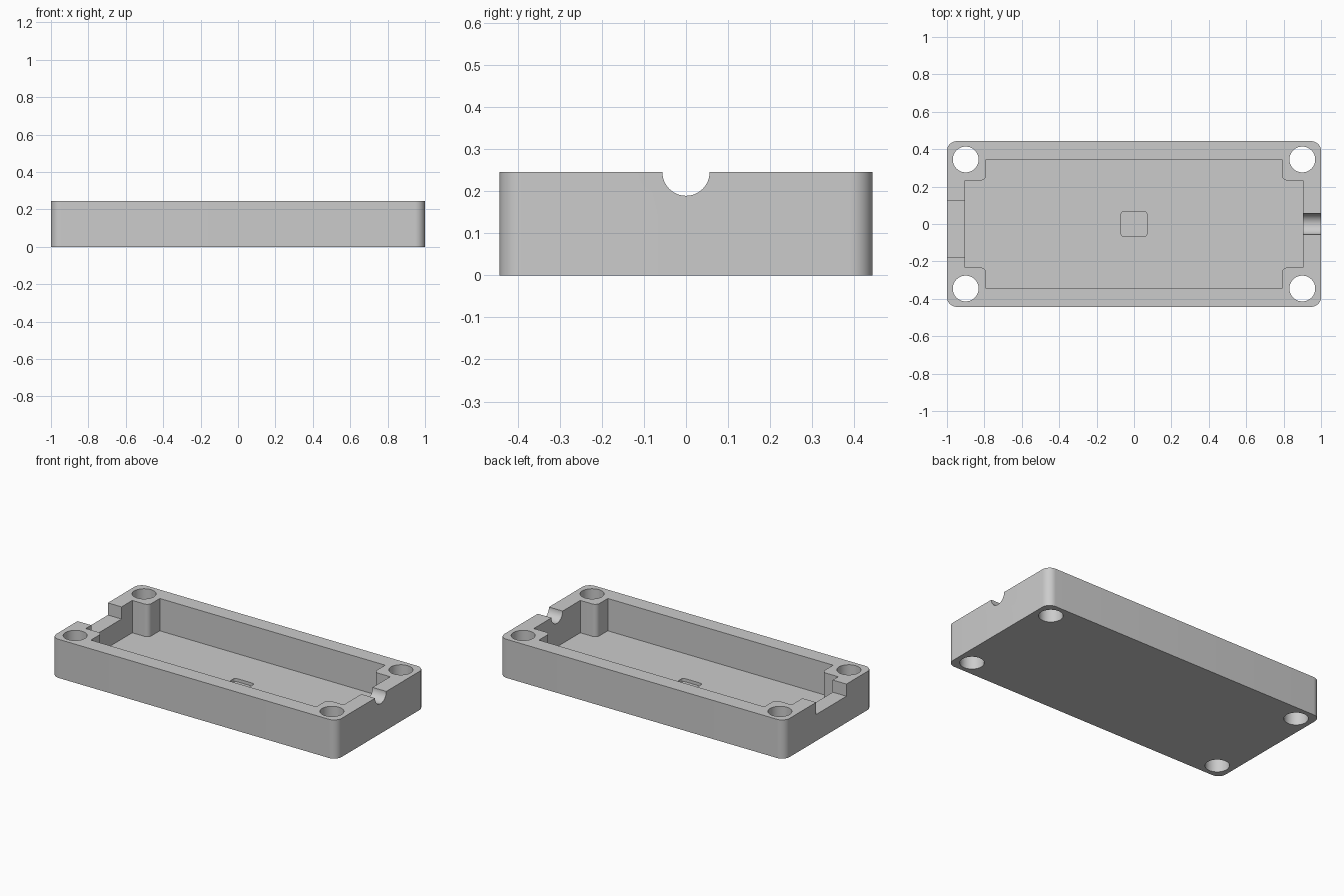
import bpy
import bmesh
from math import pi, sin, cos, radians
from mathutils import Matrix

# Main sizes
HALF_X, HALF_Y, HEIGHT = 1.0, 0.443, 0.245
FLOOR = 0.04
OVER = HEIGHT + 0.1          # cutters poke out above the rim

cube = bpy.data.objects.get("Cube")
if cube:
    bpy.data.objects.remove(cube, do_unlink=True)

grey = bpy.data.materials.new("plain grey")
grey.use_nodes = True
colour = (0.6, 0.6, 0.6, 1.0)
grey.diffuse_color = colour
grey.node_tree.nodes["Principled BSDF"].inputs["Base Color"].default_value = colour


def add_object(name, bm):
    """Turn a bmesh into a grey object in the scene."""
    bmesh.ops.recalc_face_normals(bm, faces=bm.faces)
    mesh = bpy.data.meshes.new(name)
    bm.to_mesh(mesh)
    bm.free()
    mesh.materials.append(grey)
    obj = bpy.data.objects.new(name, mesh)
    bpy.context.collection.objects.link(obj)
    return obj


def prism(name, outline, z0, z1):
    """Extrude a flat outline upward from z0 to z1."""
    bm = bmesh.new()
    face = bm.faces.new([bm.verts.new((x, y, z0)) for x, y in outline])
    top = bmesh.ops.extrude_face_region(bm, geom=[face])["geom"]
    bmesh.ops.translate(bm, vec=(0, 0, z1 - z0),
                        verts=[v for v in top if isinstance(v, bmesh.types.BMVert)])
    return add_object(name, bm)


def cylinder(name, radius, length, matrix):
    bm = bmesh.new()
    bmesh.ops.create_cone(bm, cap_ends=True, segments=64, radius1=radius,
                          radius2=radius, depth=length, matrix=matrix)
    return add_object(name, bm)


def arc(cx, cy, r, start, steps=12):
    """Points of a quarter circle, counter-clockwise from start degrees."""
    angles = [radians(start + 90 * i / steps) for i in range(steps + 1)]
    return [(cx + r * cos(a), cy + r * sin(a)) for a in angles]


def four_way(corner):
    """Mirror the points of the +x +y corner into a closed outline."""
    half = corner + [(-x, y) for x, y in reversed(corner)]
    return half + [(x, -y) for x, y in reversed(half)]


def rounded_box(hx, hy, r):
    return four_way(arc(hx - r, hy - r, r, 0))


def rectangle(x0, x1, y0, y1):
    return [(x0, y0), (x1, y0), (x1, y1), (x0, y1)]


# Solid tray block with rounded upright edges
tray = prism("enclosure_tray", rounded_box(HALF_X, HALF_Y, 0.053), 0, HEIGHT)

# Cavity: a rectangle stepped in around four rounded corner posts
END_X, SIDE_Y = 0.904, 0.345
POST_X, POST_Y, POST_R = 0.79, 0.233, 0.03
post_curve = arc(POST_X + POST_R, POST_Y + POST_R, POST_R, 180)
cavity_corner = [(END_X, POST_Y)] + post_curve[::-1] + [(POST_X, SIDE_Y)]
cutters = [prism("cavity_cutter", four_way(cavity_corner), FLOOR, OVER)]

# Shallow pocket in the middle of the floor
cutters.append(prism("pocket_cutter", rounded_box(0.069, 0.068, 0.018),
                     FLOOR - 0.02, FLOOR + 0.05))

# Rectangular connector notch in one end wall
cutters.append(prism("connector_notch_cutter",
                     rectangle(-1.1, -0.85, -0.178, 0.125), 0.168, OVER))

# Half-round cable notch in the other end wall
cutters.append(cylinder("cable_notch_cutter", 0.056, 0.3,
                        Matrix.Translation((1.0, 0, HEIGHT))
                        @ Matrix.Rotation(pi / 2, 4, "Y")))

# Screw holes right through the corners
for sx in (-1, 1):
    for sy in (-1, 1):
        cutters.append(cylinder("screw_hole_cutter", 0.069, 1.0,
                                Matrix.Translation((sx * 0.9, sy * 0.345, 0))))

# Carve everything out of the block
bpy.ops.object.select_all(action="DESELECT")
tray.select_set(True)
bpy.context.view_layer.objects.active = tray
for cutter in cutters:
    cutter.hide_render = True
    mod = tray.modifiers.new(cutter.name, "BOOLEAN")
    mod.operation = "DIFFERENCE"
    mod.solver = "EXACT"
    mod.object = cutter
    bpy.ops.object.modifier_apply(modifier=mod.name)
    bpy.data.objects.remove(cutter, do_unlink=True)

bpy.ops.object.shade_smooth_by_angle(angle=radians(30))
